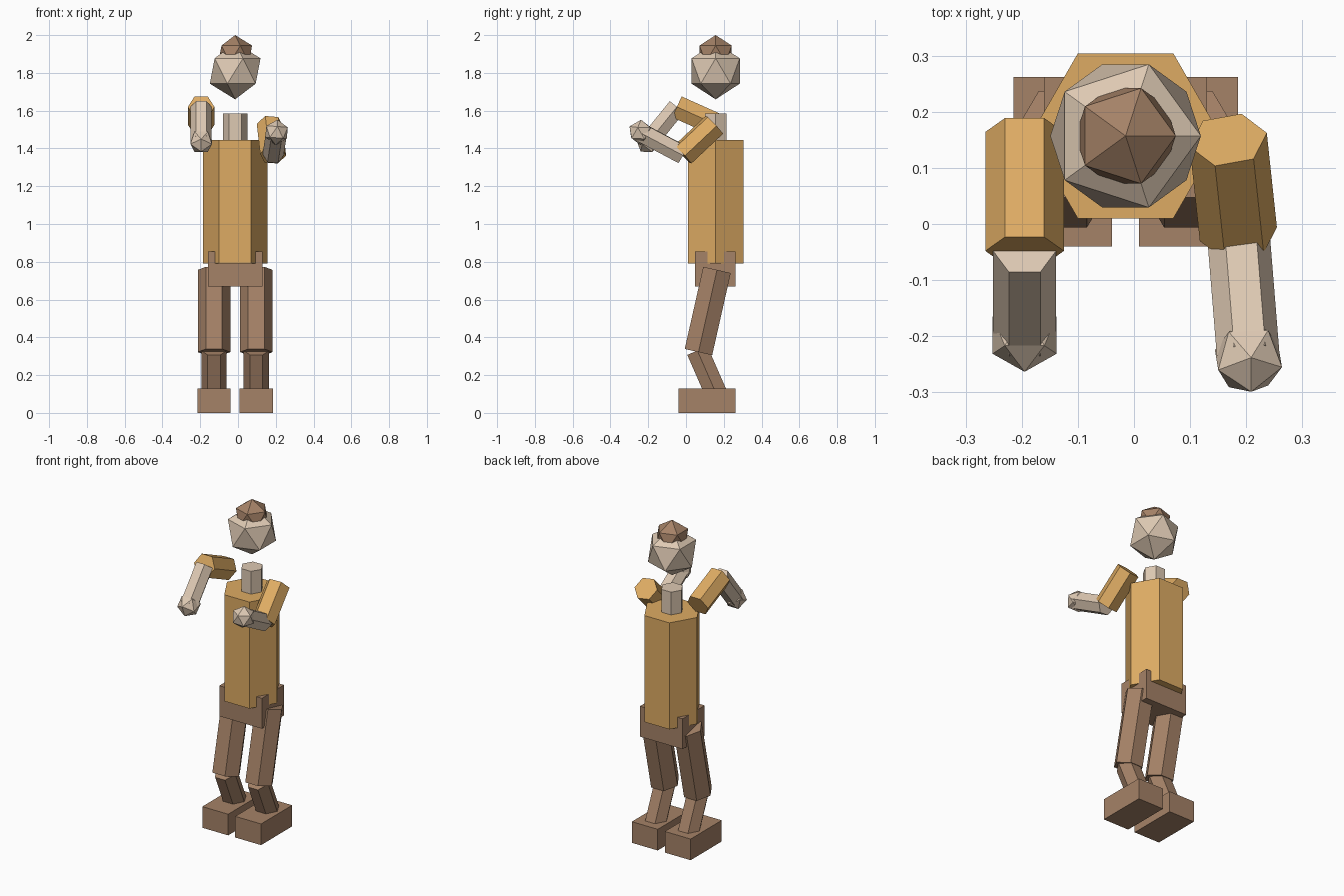
import bpy, bmesh, math
from mathutils import Matrix, Vector

cube = bpy.data.objects.get("Cube")
if cube:
    bpy.data.objects.remove(cube, do_unlink=True)

CX, CY = -0.015, 0.157   # body axis


def material(name, rgb):
    m = bpy.data.materials.new(name)
    m.use_nodes = True
    m.diffuse_color = (*rgb, 1)
    m.node_tree.nodes["Principled BSDF"].inputs["Base Color"].default_value = (*rgb, 1)
    return m


gold = material("golden cloth", (0.73, 0.41, 0.126))
skin = material("pale skin", (0.73, 0.585, 0.45))
brown = material("brown leather", (0.376, 0.223, 0.136))


def finish(name, bm, mat):
    mesh = bpy.data.meshes.new(name)
    bm.to_mesh(mesh)
    bm.free()
    mesh.materials.append(mat)
    obj = bpy.data.objects.new(name, mesh)
    bpy.context.collection.objects.link(obj)


def aim(start, end):
    """Rotation taking +z to the direction from start to end."""
    d = Vector(end) - Vector(start)
    return Vector((0, 0, 1)).rotation_difference(d).to_matrix().to_4x4()


def limb(name, start, end, radius, mat):
    """Six-sided prism between two points, with corners towards the sides."""
    a, b = Vector(start), Vector(end)
    bm = bmesh.new()
    bmesh.ops.create_cone(bm, cap_ends=True, segments=6, radius1=radius, radius2=radius,
                          depth=(b - a).length,
                          matrix=Matrix.Translation((a + b) / 2) @ aim(a, b)
                          @ Matrix.Rotation(math.pi / 2, 4, 'Z'))
    finish(name, bm, mat)


def ball(name, centre, radius, mat, turn=Matrix()):
    bm = bmesh.new()
    bmesh.ops.create_icosphere(bm, subdivisions=1, radius=radius,
                               matrix=Matrix.Translation(centre) @ turn)
    finish(name, bm, mat)


def box(name, low, high, mat):
    low, high = Vector(low), Vector(high)
    bm = bmesh.new()
    bmesh.ops.create_cube(bm, size=1, matrix=Matrix.Translation((low + high) / 2)
                          @ Matrix.Diagonal((*(high - low), 1)))
    finish(name, bm, mat)


# Body, neck and head
limb("torso", (CX, CY, 0.79), (CX, CY, 1.445), 0.17, gold)
limb("neck", (CX, CY, 1.42), (CX, CY, 1.585), 0.065, skin)
ball("head", (CX, CY, 1.81), 0.15, skin)
ball("hair", (CX, CY, 1.90), 0.10, brown)
box("hips", (CX - 0.145, 0.047, 0.668), (CX + 0.145, 0.262, 0.855), brown)

# Legs and feet
for side, s in (("left", 1), ("right", -1)):
    x = CX + s * 0.112
    limb(side + "_thigh", (x, 0.164, 0.757), (x, 0.066, 0.322), 0.086, brown)
    limb(side + "_shin", (x, 0.060, 0.33), (x, 0.165, 0.09), 0.067, brown)
    box(side + "_foot", (x - 0.088, -0.04, 0), (x + 0.088, 0.262, 0.13), brown)

# Arms: left elbow low, right elbow raised
poses = {
    "left": ((0.168, 0.150, 1.525), (0.186, -0.018, 1.367), (0.204, -0.240, 1.485)),
    "right": ((-0.195, 0.164, 1.525), (-0.195, -0.048, 1.62), (-0.195, -0.198, 1.435)),
}
for side, (shoulder, elbow, wrist) in poses.items():
    limb(side + "_upper_arm", shoulder, elbow, 0.07, gold)
    limb(side + "_forearm", elbow, wrist, 0.056, skin)
    ball(side + "_hand", wrist, 0.067, skin,
         aim(elbow, wrist) @ Matrix.Rotation(math.pi / 2, 4, 'Z'))
